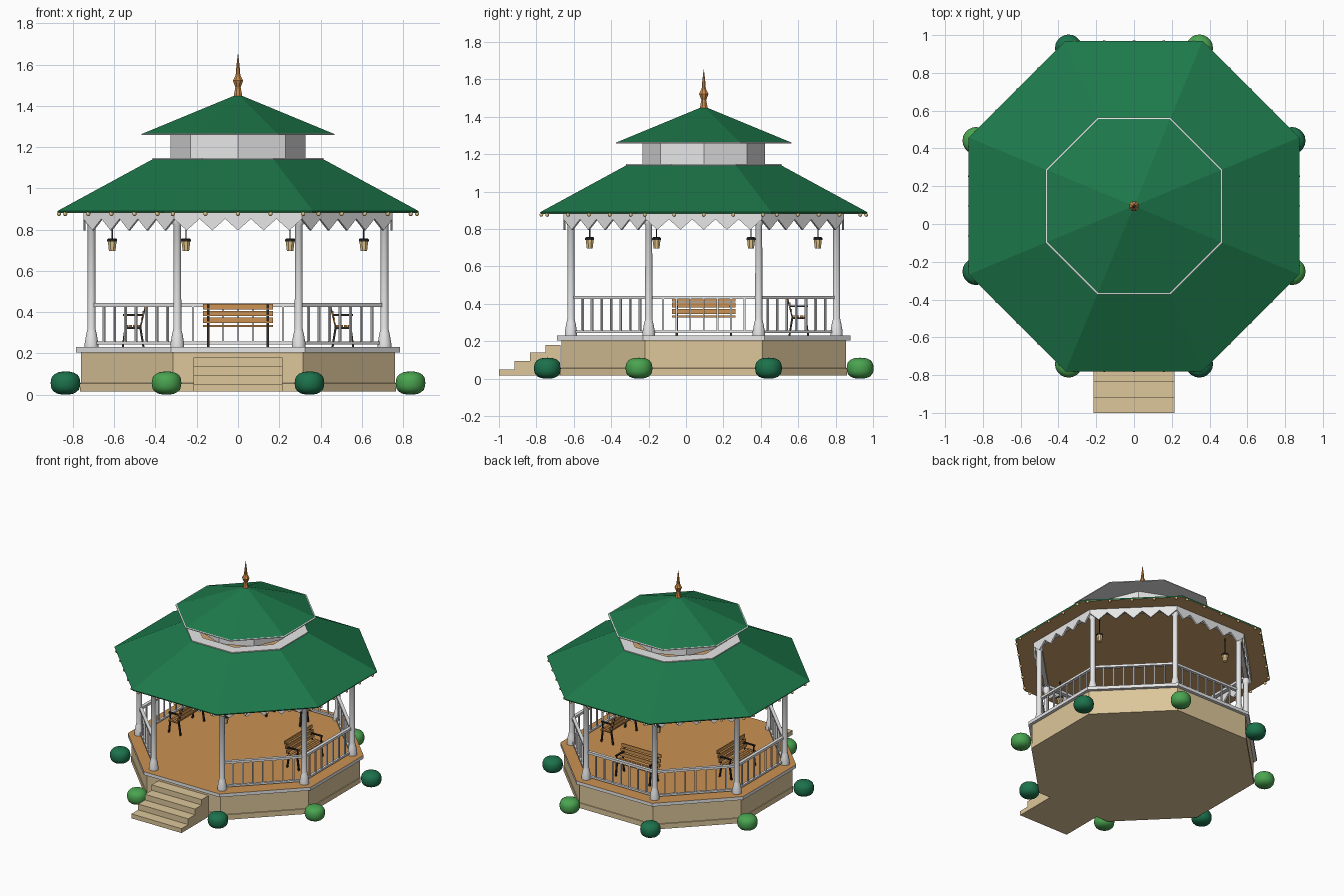
import bpy, bmesh, math
from mathutils import Matrix, Vector

if "Cube" in bpy.data.objects:
    bpy.data.objects.remove(bpy.data.objects["Cube"])

CY = 0.095                      # pavilion centre in y
C8 = math.cos(math.pi / 8)
T8 = math.tan(math.pi / 8)


def mat(name, r, g, b):
    m = bpy.data.materials.new(name)
    lin = [((c / 255 + 0.055) / 1.055) ** 2.4 for c in (r, g, b)]
    m.diffuse_color = (*lin, 1)
    m.use_nodes = True
    m.node_tree.nodes["Principled BSDF"].inputs["Base Color"].default_value = m.diffuse_color
    return m


GREEN = mat("roof green", 29, 121, 75)
DARK_LEAF = mat("dark leaf", 28, 114, 76)
LIGHT_LEAF = mat("light leaf", 74, 164, 80)
WOOD = mat("floor wood", 204, 146, 82)
STONE = mat("beige stone", 221, 198, 154)
WHITE = mat("white paint", 232, 232, 232)
CEILING = mat("ceiling brown", 208, 164, 110)
IRON = mat("dark iron", 48, 43, 38)
COPPER = mat("copper", 208, 140, 76)
GLOW = mat("warm brass", 228, 198, 138)


def side(k):
    """Frame of octagon side k, side 0 facing -y."""
    return Matrix.Translation((0, CY, 0)) @ Matrix.Rotation(k * math.pi / 4, 4, 'Z')


def corner(k, r, z=0):
    a = (k + 0.5) * math.pi / 4
    return Matrix.Translation((r * math.cos(a), CY + r * math.sin(a), z))


class Part:
    def __init__(self, name, *mats):
        self.name, self.mats, self.bm = name, mats, bmesh.new()

    def box(self, m, lo, hi, mi=0):
        lo, hi = Vector(lo), Vector(hi)
        t = m @ Matrix.Translation((lo + hi) / 2) @ Matrix.Diagonal((*(hi - lo), 1))
        vs = bmesh.ops.create_cube(self.bm, size=1, matrix=t)['verts']
        for f in {f for v in vs for f in v.link_faces}:
            f.material_index = mi

    def bar(self, m, a, b, w, d, mi=0):
        """Beam from a to b with section w by d."""
        a, b = Vector(a), Vector(b)
        q = (b - a).to_track_quat('Z', 'X').to_matrix().to_4x4()
        self.box(m @ Matrix.Translation(a) @ q, (-d / 2, -w / 2, 0), (d / 2, w / 2, (b - a).length), mi)

    def loft(self, m, prof, n, mis=None, caps=(0, 0), turn=0.5):
        """Rings of n vertices through (radius, z) points; caps None leaves an end open."""
        rings = []
        for r, z in prof:
            rings.append([self.bm.verts.new(m @ Vector((r * math.cos((i + turn) * math.tau / n),
                          r * math.sin((i + turn) * math.tau / n), z))) for i in range(n)])
        for j in range(len(prof) - 1):
            for i in range(n):
                f = self.bm.faces.new((rings[j][i], rings[j][(i + 1) % n],
                                       rings[j + 1][(i + 1) % n], rings[j + 1][i]))
                f.material_index = mis[j] if mis else 0
        if caps[0] is not None:
            self.bm.faces.new(rings[0][::-1]).material_index = caps[0]
        if caps[1] is not None:
            self.bm.faces.new(rings[-1]).material_index = caps[1]

    def ball(self, m, sub, power=2.0):
        """Ball, made boxier in profile by a power above 2."""
        vs = bmesh.ops.create_icosphere(self.bm, subdivisions=sub, radius=1)['verts']
        for v in vs:
            rho = math.hypot(v.co.x, v.co.y)
            v.co = m @ (v.co / (rho ** power + abs(v.co.z) ** power) ** (1 / power))

    def done(self, smooth=False):
        me = bpy.data.meshes.new(self.name)
        self.bm.to_mesh(me)
        self.bm.free()
        ob = bpy.data.objects.new(self.name, me)
        bpy.context.collection.objects.link(ob)
        for m in self.mats:
            me.materials.append(m)
        if smooth:
            bpy.ops.object.select_all(action='DESELECT')
            ob.select_set(True)
            bpy.context.view_layer.objects.active = ob
            bpy.ops.object.shade_smooth_by_angle(angle=math.radians(40))
        return ob


def octa(*pts):
    """Convert apothems to corner radii."""
    return [(a / C8, z) for a, z in pts]


MID = side(0)

# Stone base with a slim plinth line, and the deck
p = Part("base", STONE)
p.loft(MID, octa((.765, .016), (.765, .055), (.761, .057), (.761, .206)), 8)
p.done()
p = Part("deck", WHITE, WOOD)
p.loft(MID, octa((.785, .205), (.785, .23)), 8, caps=(0, 1))
p.done()

# Front steps
p = Part("steps", STONE)
for i, top in enumerate((.05, .095, .139, .181)):
    y = -1 + i * .0825
    p.box(Matrix(), (-.215, y, .016), (.215, y + .0825, top))
p.done()

# Posts with flared feet and small capitals
p = Part("posts", WHITE)
for k in range(8):
    p.loft(corner(k, .71 / C8), [(.034, .23), (.034, .25), (.027, .29), (.022, .31), (.02, .32),
           (.019, .82), (.026, .83), (.026, .85), (.02, .86), (.02, .885)], 12)
p.done(True)

# Railings on every side but the entrance
p = Part("railings", WHITE)
for k in range(1, 8):
    m, h = side(k), .70 * T8
    p.box(m, (-h, -.712, .425), (h, -.688, .443))
    p.box(m, (-h, -.709, .243), (h, -.691, .257))
    for i in range(1, 8):
        x = -h + i * 2 * h / 8
        p.box(m, (x - .005, -.705, .25), (x + .005, -.695, .43))
p.done()

# Beam ring and zigzag valance under the eave
p = Part("valance", WHITE)
for k in range(8):
    m, h = side(k), .75 * T8
    p.box(m, (-.295, -.725, .862), (.295, -.695, .885))
    pts = [(h, .885), (-h, .885), (-h, .852)]
    for i in range(5):
        x = -h + i * 2 * h / 5
        pts += [(x + h / 5, .796), (x + 2 * h / 5, .852)]
    f = p.bm.faces.new([p.bm.verts.new(m @ Vector((x, -.75, z))) for x, z in pts])
    new = bmesh.ops.extrude_face_region(p.bm, geom=[f])['geom']
    bmesh.ops.translate(p.bm, vec=m.to_3x3() @ Vector((0, .012, 0)),
                        verts=[v for v in new if isinstance(v, bmesh.types.BMVert)])
bmesh.ops.recalc_face_normals(p.bm, faces=p.bm.faces)
p.done()

# Flat ceiling closing the underside of the roof
p = Part("ceiling", CEILING)
p.loft(MID, octa((.87, .881), (.872, .888)), 8)
p.done()

# Lower roof slopes with a white lip around the drum
p = Part("lower_roof", GREEN, WHITE)
p.loft(MID, octa((.872, .882), (.875, .89), (.415, 1.14), (.415, 1.147), (.332, 1.147)), 8,
       mis=(0, 0, 1, 1), caps=(None, None))
p.done()

# Drum, turned so its corners face the lip's sides, and the upper roof
p = Part("drum", WHITE)
p.loft(MID, [(.327, 1.135), (.327, 1.262)], 8, caps=(None, None), turn=0)
p.done()
p = Part("upper_roof", GREEN, WHITE)
p.loft(MID, octa((.468, 1.258), (.468, 1.264), (.46, 1.266), (.02, 1.448)), 8,
       mis=(1, 1, 0), caps=(1, 0))
p.done()

# Finial
p = Part("finial", COPPER)
p.loft(MID, [(.024, 1.44), (.018, 1.47), (.014, 1.49), (.027, 1.522), (.012, 1.55),
             (.01, 1.58), (.001, 1.652)], 8)
p.done()

# Small lamps along the eave
p = Part("eave_lamps", GLOW)
for k in range(8):
    for i in range(-2, 3):
        p.ball(side(k) @ Matrix.Translation((i * .158, -.868, .876)) @ Matrix.Scale(.0105, 4), 2)
p.done(True)

# Hanging lanterns at every second post
p = Part("lanterns", GLOW, IRON)
for k in (0, 2, 4, 6):
    m = corner(k, .66)
    p.loft(m, [(.017, .696), (.023, .742)], 8)
    p.loft(m, [(.026, .742), (.026, .752), (.02, .757)], 8, mis=(1, 1), caps=(1, 1))
    p.box(m, (-.003, -.003, .755), (.003, .003, .885), 1)
p.done()

# Three benches looking outward
p = Part("benches", WOOD, IRON)
for k in (2, 4, 6):
    m = side(k)
    for z, y in ((.36, -.467), (.393, -.459), (.426, -.451)):
        p.box(m, (-.17, y - .004, z - .013), (.17, y + .004, z + .013))
    for i in range(4):
        y = -.482 - i * .02
        p.box(m, (-.17, y - .008, .328), (.17, y + .008, .337))
    for x in (-.145, .145):
        p.bar(m, (x, -.458, .23), (x, -.474, .33), .012, .01, 1)
        p.bar(m, (x, -.474, .325), (x, -.446, .437), .012, .007, 1)
        p.bar(m, (x, -.558, .23), (x, -.545, .33), .012, .01, 1)
        p.bar(m, (x, -.545, .33), (x, -.549, .386), .01, .008, 1)
        p.bar(m, (x, -.47, .323), (x, -.552, .323), .012, .01, 1)
        p.bar(m, (x, -.46, .386), (x, -.558, .386), .014, .008, 1)
p.done()

# Round bushes at the corners, alternating two greens
for name, mt, off in (("dark_bushes", DARK_LEAF, 0), ("light_bushes", LIGHT_LEAF, 1)):
    p = Part(name, mt)
    for k in range(off, 8, 2):
        p.ball(corner(k, .905, .056) @ Matrix.Diagonal((.072, .072, .056, 1)), 3, 2.6)
    p.done(True)
